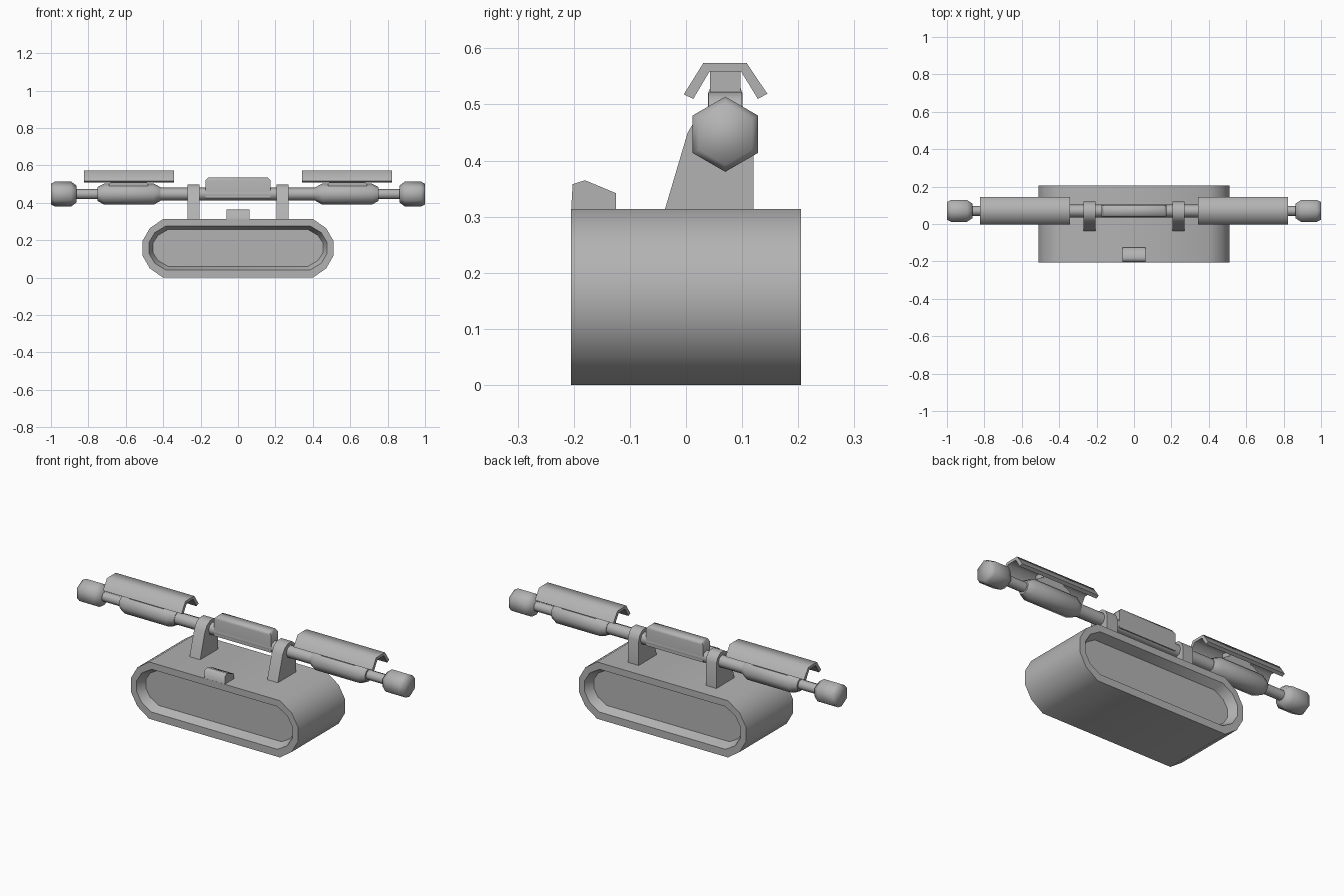
import bpy, bmesh, math

if "Cube" in bpy.data.objects:
    bpy.data.objects.remove(bpy.data.objects["Cube"])

BAR_Y, BAR_Z = 0.07, 0.447

grey = bpy.data.materials.new("dark_grey")
grey.diffuse_color = (0.45, 0.45, 0.45, 1)
grey.use_nodes = True
grey.node_tree.nodes["Principled BSDF"].inputs["Base Color"].default_value = grey.diffuse_color


def loft(name, rings, angle=40):
    """Skin a list of equal-length point rings and cap both ends."""
    bm = bmesh.new()
    vr = [[bm.verts.new(p) for p in r] for r in rings]
    n = len(vr[0])
    for a, b in zip(vr, vr[1:]):
        for i in range(n):
            j = (i + 1) % n
            bm.faces.new((a[i], a[j], b[j], b[i]))
    bm.faces.new(vr[0])
    bm.faces.new(vr[-1])
    bmesh.ops.recalc_face_normals(bm, faces=bm.faces)
    me = bpy.data.meshes.new(name)
    bm.to_mesh(me)
    bm.free()
    me.materials.append(grey)
    ob = bpy.data.objects.new(name, me)
    bpy.context.collection.objects.link(ob)
    bpy.ops.object.select_all(action='DESELECT')
    bpy.context.view_layer.objects.active = ob
    ob.select_set(True)
    bpy.ops.object.shade_smooth_by_angle(angle=math.radians(angle))
    return ob


def prism_x(name, yz, x0, x1, angle=40):
    return loft(name, [[(x, y, z) for y, z in yz] for x in (x0, x1)], angle)


def prism_y(name, xz, y0, y1, angle=40):
    return loft(name, [[(x, y, z) for x, z in xz] for y in (y0, y1)], angle)


def turned(name, profile, sides, angle=50):
    """Revolve (x, radius) pairs around the bar axis."""
    rings = []
    for x, r in profile:
        rings.append([(x, BAR_Y + r * math.sin(2 * math.pi * i / sides),
                       BAR_Z + r * math.cos(2 * math.pi * i / sides)) for i in range(sides)])
    return loft(name, rings, angle)


def oval(y, pts, zc=0.159):
    """Long faceted oval from one quarter's points."""
    right = [(x, z) for x, z in pts] + [(x, -z) for x, z in reversed(pts)]
    full = right + [(-x, -z) for x, z in right]
    return [(x, y, zc + z) for x, z in full]


def rect(hx, hy, z):
    return [(sx * hx, BAR_Y + sy * hy, z) for sx, sy in ((-1, -1), (1, -1), (1, 1), (-1, 1))]


# body with a recess in the front and the back
outer = [(0.40, 0.157), (0.472, 0.107), (0.51, 0.04)]
lip = [(0.385, 0.118), (0.445, 0.082), (0.476, 0.03)]
floor = [(0.375, 0.098), (0.428, 0.067), (0.455, 0.025)]
loft("body", [oval(-0.155, floor), oval(-0.205, lip), oval(-0.205, outer, 0.157),
              oval(0.205, outer, 0.157), oval(0.205, lip), oval(0.155, floor)])

# front catch on top of the body
prism_x("front_catch", [(-0.205, 0.305), (-0.202, 0.358), (-0.18, 0.365),
                        (-0.125, 0.342), (-0.125, 0.305)], -0.062, 0.062, 70)

# long bar and middle grip block with softened top edges
turned("bar", [(-0.88, 0.027), (-0.6, 0.027), (-0.6, 0.034),
               (0.6, 0.034), (0.6, 0.027), (0.88, 0.027)], 8)
loft("middle_block", [rect(0.175, 0.031, 0.425), rect(0.175, 0.031, 0.519),
                      rect(0.16, 0.025, 0.535)], 75)

cover = [(-0.004, 0.518), (0.031, 0.574), (0.108, 0.574), (0.145, 0.519),
         (0.128, 0.51), (0.098, 0.559), (0.042, 0.559), (0.013, 0.51)]
bracket = [(-0.04, 0.305), (0.003, 0.45), (0.022, 0.481), (0.05, 0.497),
           (0.085, 0.497), (0.11, 0.478), (0.12, 0.45), (0.12, 0.305)]

for s, side in ((-1, "left"), (1, "right")):
    prism_x(side + "_bracket", bracket, s * 0.205, s * 0.27)
    turned(side + "_barrel", [(s * 0.415, 0.037), (s * 0.45, 0.056),
                              (s * 0.715, 0.056), (s * 0.752, 0.037)], 8)
    prism_y(side + "_saddle", [(s * 0.48, 0.46), (s * 0.69, 0.46), (s * 0.69, 0.503),
                               (s * 0.66, 0.522), (s * 0.51, 0.522), (s * 0.48, 0.503)],
            0.04, 0.1, 65)
    prism_x(side + "_cover_post", [(0.043, 0.5), (0.097, 0.5), (0.097, 0.562), (0.043, 0.562)],
            s * 0.52, s * 0.65)
    prism_x(side + "_cover", cover, s * 0.343, s * 0.823, 65)
    # six-sided end knob, shaded round over its cap
    turned(side + "_end_knob", [(s * 0.863, 0.045), (s * 0.893, 0.067),
                                (s * 0.978, 0.067), (s * 1.0, 0.055)], 6, 75)
